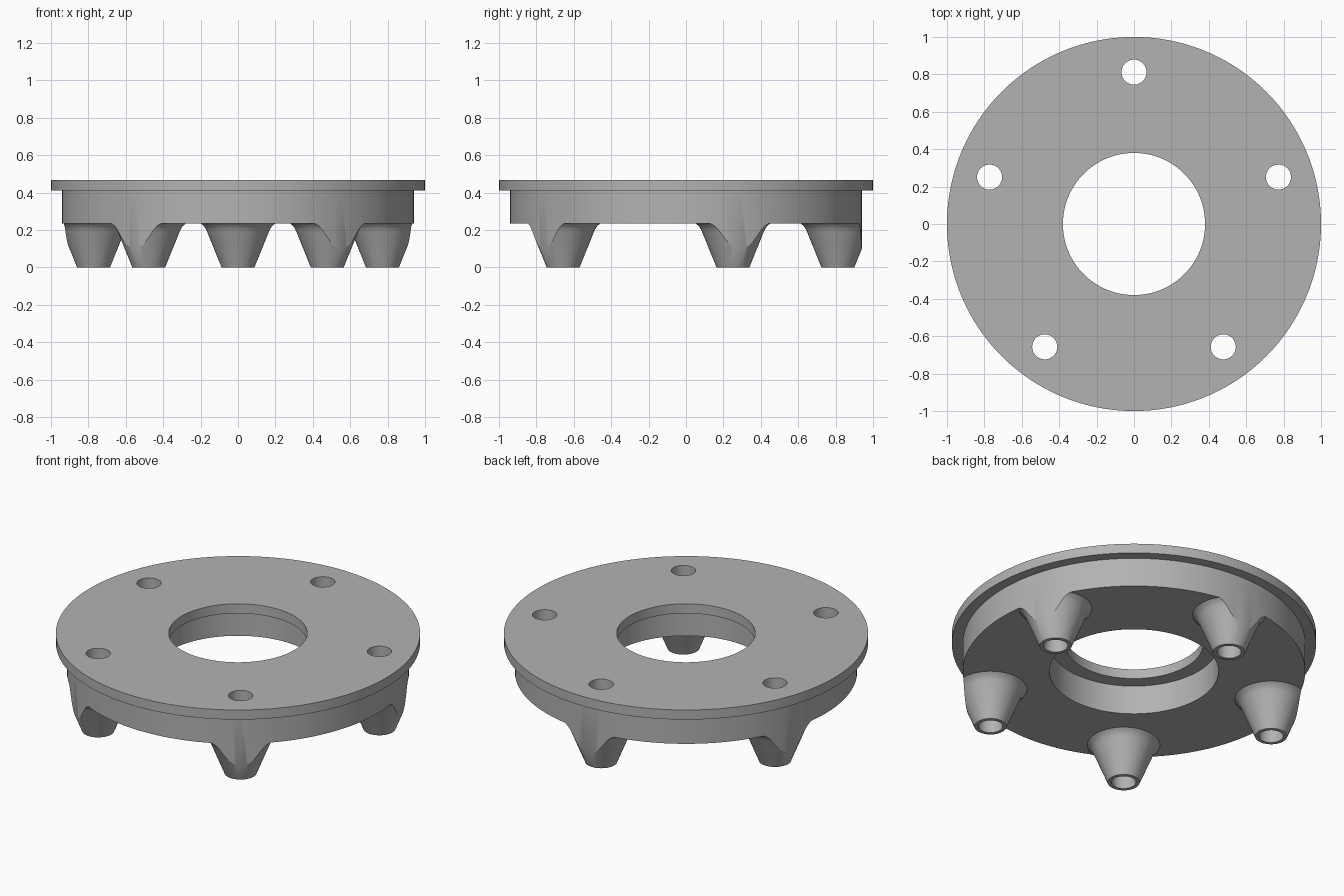
import bpy, bmesh
from math import radians, sin, cos
from mathutils import Matrix, Vector

cube = bpy.data.objects.get("Cube")
if cube:
    bpy.data.objects.remove(cube, do_unlink=True)

grey = bpy.data.materials.new("plain_grey")
grey.use_nodes = True
colour = (0.45, 0.45, 0.45, 1)
grey.diffuse_color = colour
grey.node_tree.nodes["Principled BSDF"].inputs["Base Color"].default_value = colour

BOLT_RADIUS = 0.812
BOLTS = [Vector((BOLT_RADIUS * cos(a), BOLT_RADIUS * sin(a), 0))
         for a in (radians(90 + 72 * i) for i in range(5))]


def lathe(name, profile, segments, centres=(Vector(),)):
    """Closed solid of revolution for an (r, z) profile, repeated at each centre."""
    bm = bmesh.new()
    for c in centres:
        rings = []
        for r, z in profile:
            ring = bmesh.ops.create_circle(bm, segments=segments, radius=r,
                                           matrix=Matrix.Translation(c + Vector((0, 0, z))))
            rings.append(ring["verts"])
        for low, high in zip(rings, rings[1:]):
            for i in range(segments):
                j = (i + 1) % segments
                bm.faces.new((low[i], low[j], high[j], high[i]))
        bm.faces.new(rings[0][::-1])
        bm.faces.new(rings[-1])
    bmesh.ops.recalc_face_normals(bm, faces=bm.faces)
    mesh = bpy.data.meshes.new(name)
    bm.to_mesh(mesh)
    bm.free()
    mesh.materials.append(grey)
    obj = bpy.data.objects.new(name, mesh)
    bpy.context.collection.objects.link(obj)
    return obj


def combine(target, tool, operation):
    """Apply a boolean and discard the tool."""
    mod = target.modifiers.new(operation.lower(), "BOOLEAN")
    mod.operation, mod.object, mod.solver = operation, tool, "EXACT"
    bpy.context.view_layer.objects.active = target
    bpy.ops.object.modifier_apply(modifier=mod.name)
    bpy.data.objects.remove(tool, do_unlink=True)


# Body slab with flared feet, trimmed to the outer wall
spacer = lathe("flanged_spacer", [(1.1, 0.235), (1.1, 0.44)], 160)
feet = lathe("feet", [(0.088, 0), (0.165, 0.19), (0.172, 0.205),
                      (0.183, 0.222), (0.2, 0.235), (0.2, 0.3)], 64, BOLTS)
combine(spacer, feet, "UNION")
combine(spacer, lathe("outer_wall", [(0.94, -0.1), (0.94, 0.6)], 160), "INTERSECT")

# Top flange
combine(spacer, lathe("flange", [(1, 0.41), (1, 0.468)], 160), "UNION")

# Stepped centre bore and bolt holes
combine(spacer, lathe("wide_bore", [(0.464, -0.1), (0.464, 0.41)], 128), "DIFFERENCE")
combine(spacer, lathe("narrow_bore", [(0.38, -0.1), (0.38, 0.6)], 128), "DIFFERENCE")
combine(spacer, lathe("bolt_holes", [(0.067, -0.1), (0.067, 0.6)], 48, BOLTS), "DIFFERENCE")

# Smooth curved walls, crisp rims
bpy.ops.object.select_all(action="DESELECT")
spacer.select_set(True)
bpy.context.view_layer.objects.active = spacer
bpy.ops.object.shade_smooth_by_angle(angle=radians(25))
